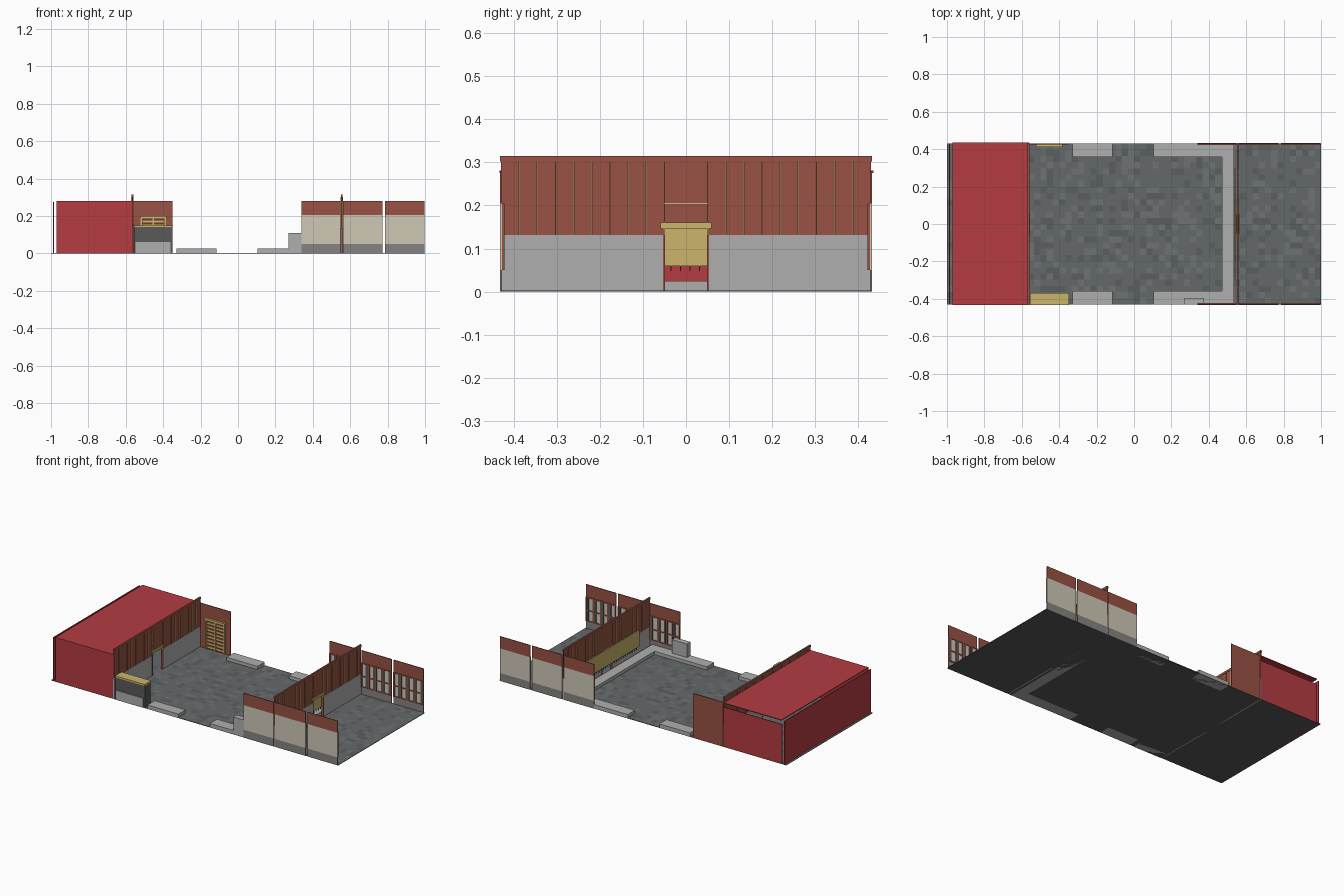
import bpy, bmesh, random

if "Cube" in bpy.data.objects:
    bpy.data.objects.remove(bpy.data.objects["Cube"])

random.seed(4)


def mat(name, r, g, b):
    m = bpy.data.materials.new(name)
    m.diffuse_color = (r, g, b, 1)
    m.use_nodes = True
    m.node_tree.nodes["Principled BSDF"].inputs["Base Color"].default_value = m.diffuse_color
    return m


RED = mat("red_paint", 0.46, 0.045, 0.055)
BROWN = mat("red_brown_wood", 0.32, 0.085, 0.058)
DARKWOOD = mat("dark_wood", 0.16, 0.035, 0.028)
YELLOW = mat("yellow_wood", 0.60, 0.46, 0.15)
CREAM = mat("cream_plaster", 0.63, 0.58, 0.47)
STONE = mat("stone_base", 0.24, 0.23, 0.22)
GREY = mat("light_concrete", 0.43, 0.43, 0.43)
DARK = mat("dark_grey", 0.10, 0.10, 0.10)
SLATE = [mat("slate_%d" % i, v, v * 1.08, v * 1.08) for i, v in enumerate((0.105, 0.13, 0.155))]


def boxes(name, material, spans):
    """One object from boxes given as (x0, x1, y0, y1, z0, z1)."""
    bm = bmesh.new()
    for x0, x1, y0, y1, z0, z1 in spans:
        r = bmesh.ops.create_cube(bm, size=1)
        for v in r["verts"]:
            v.co = ((x0 + x1) / 2 + v.co.x * (x1 - x0),
                    (y0 + y1) / 2 + v.co.y * (y1 - y0),
                    (z0 + z1) / 2 + v.co.z * (z1 - z0))
    me = bpy.data.meshes.new(name)
    bm.to_mesh(me)
    bm.free()
    ob = bpy.data.objects.new(name, me)
    bpy.context.collection.objects.link(ob)
    if material:
        me.materials.append(material)
    return ob


# floor slab and randomly shaded paving
boxes("floor_slab", DARK, [(-1, 1, -0.43, 0.43, 0, 0.003)])
bm = bmesh.new()
bmesh.ops.create_grid(bm, x_segments=60, y_segments=26, size=1)
for v in bm.verts:
    v.co.y *= 0.43
    v.co.z = 0.0045
for f in bm.faces:
    f.material_index = random.choice((0, 1, 1, 1, 2))
me = bpy.data.meshes.new("paving")
bm.to_mesh(me)
bm.free()
for m in SLATE:
    me.materials.append(m)
bpy.context.collection.objects.link(bpy.data.objects.new("paving", me))

# low stone benches and the U-shaped platform
for side, s in (("front", -1), ("back", 1)):
    y0, y1 = sorted((s * 0.358, s * 0.43))
    boxes(side + "_bench", GREY, [(-0.33, -0.115, y0, y1, 0, 0.025)])
    boxes(side + "_platform", GREY, [(0.105, 0.535, y0, y1, 0, 0.025)])
boxes("side_platform", GREY, [(0.47, 0.535, -0.358, 0.358, 0, 0.025)])
boxes("platform_box", GREY, [(0.27, 0.375, -0.43, -0.395, 0.025, 0.11)])

# red room at the left end
boxes("red_room_front_wall", RED, [(-0.97, -0.565, -0.43, -0.425, 0, 0.276)])
boxes("red_room_back_wall", RED, [(-0.97, -0.565, 0.425, 0.43, 0, 0.25)])
boxes("red_room_end_wall", RED, [(-0.99, -0.984, -0.43, 0.43, 0, 0.275)])
boxes("red_room_roof", RED, [(-0.97, -0.562, -0.433, 0.435, 0.276, 0.281)])


def partition(label, x):
    """Cross wall with a central doorway, concrete below and planks above."""
    boxes(label + "_lower_wall", GREY,
          [(x - 0.004, x + 0.004, a, b, 0, 0.132) for a, b in ((-0.43, -0.05), (0.05, 0.43))])
    step, planks, battens = 0.0422, [], []
    for s in (-1, 1):
        for i in range(9):
            a, b = sorted((s * (0.05 + i * step), s * (0.05 + (i + 1) * step)))
            planks.append((x - 0.003, x + 0.003, a, b, 0.132, 0.302))
            y = s * (0.05 + i * step)
            battens.append((x - 0.007, x + 0.007, y - 0.0015, y + 0.0015, 0.132, 0.302))
    planks.append((x - 0.003, x + 0.003, -0.05, 0.05, 0.155, 0.302))
    boxes(label + "_planks", BROWN, planks)
    battens.append((x - 0.006, x + 0.006, -0.05, 0.05, 0.203, 0.206))
    boxes(label + "_battens", YELLOW, battens)
    boxes(label + "_top_rail", BROWN, [(x - 0.005, x + 0.005, -0.432, 0.432, 0.302, 0.315)])
    boxes(label + "_door_posts", BROWN,
          [(x - 0.006, x + 0.006, s * 0.051 - 0.002, s * 0.051 + 0.002, 0, 0.15) for s in (-1, 1)])
    boxes(label + "_door_header", YELLOW, [(x - 0.009, x + 0.009, -0.059, 0.059, 0.146, 0.16)])


partition("left_partition", -0.565)
partition("right_partition", 0.555)

# long board on the court side of the right partition, with hooks below
boxes("notice_board", YELLOW, [(0.536, 0.542, -0.3, 0.3, 0.06, 0.165)])
boxes("board_hooks", DARK, [(0.537, 0.541, -0.035 + i * 0.022 - 0.001,
                             -0.035 + i * 0.022 + 0.001, 0.048, 0.06) for i in range(-11, 16)])

# window walls on both long sides, plain outside, framed inside
BAYS = ((0.34, 0.549), (0.561, 0.773), (0.787, 0.996))
for side, s in (("front", -1), ("back", 1)):
    def layer(depth0, depth1):
        return sorted((s * (0.432 - depth0), s * (0.432 - depth1)))

    o0, o1 = layer(0, 0.005)
    f0, f1 = layer(0.005, 0.010)
    for label, m, z0, z1 in (("base", STONE, 0, 0.05), ("panes", CREAM, 0.05, 0.205),
                             ("upper", BROWN, 0.205, 0.28)):
        boxes("%s_wall_%s" % (side, label), m, [(a, b, o0, o1, z0, z1) for a, b in BAYS])
    frame, dark = [], []
    for a, b in BAYS:
        w = (b - a) / 4
        for i in range(5):
            c = a + 0.004 + (b - a - 0.008) * i / 4
            frame.append((c - 0.004, c + 0.004, f0, f1, 0.05, 0.205))
        for z in (0.053, 0.12, 0.201):
            frame.append((a, b, f0, f1, z - 0.003, z + 0.003))
        for i in range(4):
            c = a + w * (i + 0.5)
            dark.append((c + 0.006, c + w / 2 - 0.004, f0 + 0.001, f1 - 0.001, 0.056, 0.198))
    boxes(side + "_window_frames", BROWN, frame)
    boxes(side + "_window_shadows", DARK, dark)

# wall with slatted double shutters at the back left
boxes("shutter_wall", BROWN, [(-0.56, -0.35, 0.425, 0.43, 0, 0.28)])
boxes("shutter_frame", YELLOW,
      [(c - 0.004, c + 0.004, 0.417, 0.425, 0.005, 0.19) for c in (-0.516, -0.453, -0.39)]
      + [(-0.525, -0.381, 0.412, 0.425, 0.185, 0.2)])
boxes("shutter_panels", DARKWOOD, [(-0.514, -0.392, 0.422, 0.425, 0.005, 0.185)])
boxes("shutter_slats", YELLOW,
      [(a, a + 0.053, 0.419, 0.424, 0.015 + i * 0.0215, 0.026 + i * 0.0215)
       for a in (-0.511, -0.448) for i in range(8)])

# service counter at the front left
boxes("counter_body", DARK, [(-0.555, -0.35, -0.428, -0.422, 0, 0.14),
                             (-0.555, -0.549, -0.422, -0.372, 0, 0.14),
                             (-0.356, -0.35, -0.422, -0.372, 0, 0.14),
                             (-0.549, -0.356, -0.422, -0.374, 0.065, 0.07)])
boxes("counter_plinth", GREY, [(-0.548, -0.36, -0.432, -0.376, 0, 0.06)])
boxes("counter_top", YELLOW, [(-0.555, -0.348, -0.432, -0.368, 0.14, 0.15)])
